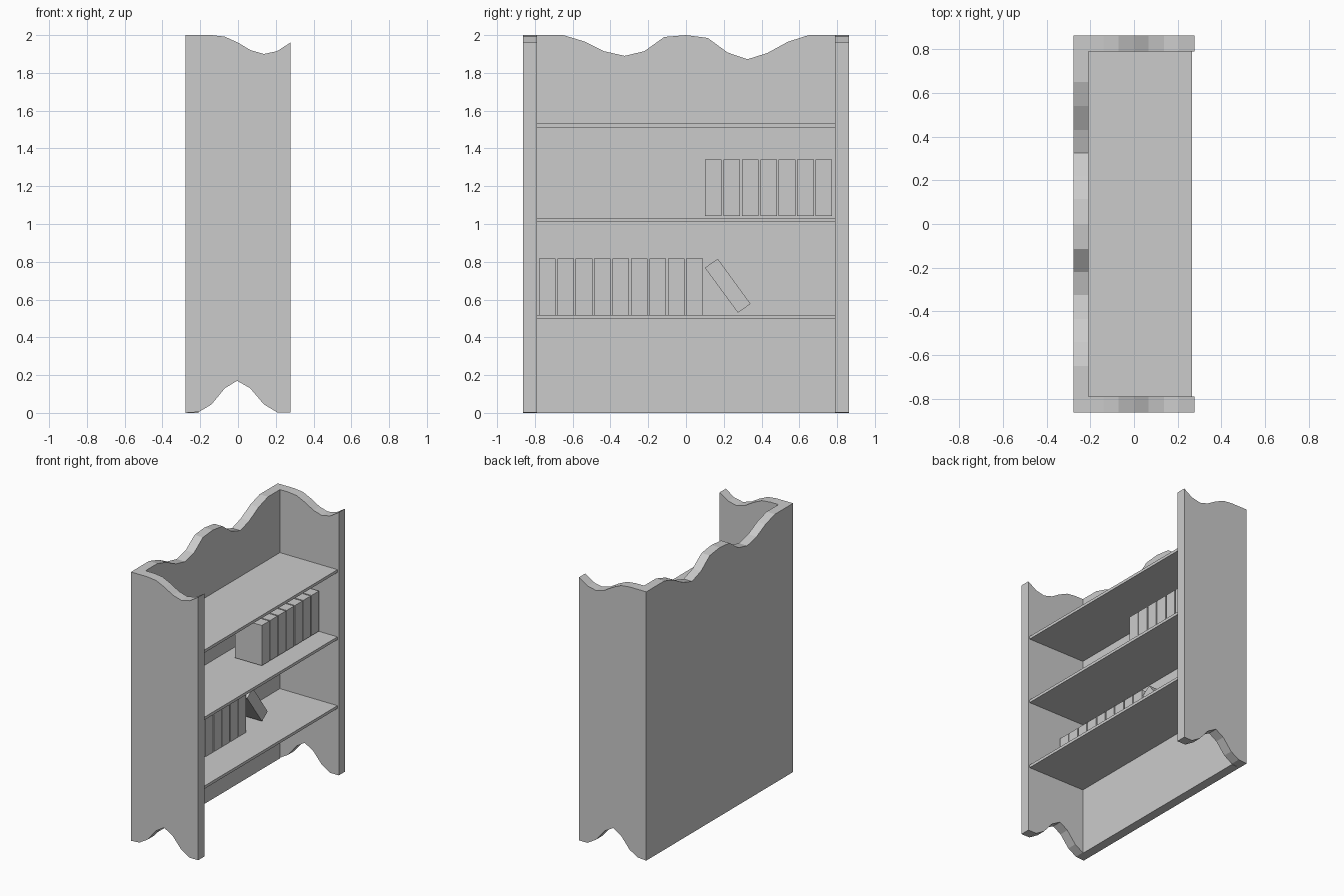
import bpy, bmesh
from mathutils import Vector

if "Cube" in bpy.data.objects:
    bpy.data.objects.remove(bpy.data.objects["Cube"])

grey = bpy.data.materials.new("plain grey")
grey.diffuse_color = (0.6, 0.6, 0.6, 1)
grey.use_nodes = True
grey.node_tree.nodes["Principled BSDF"].inputs["Base Color"].default_value = grey.diffuse_color


def prism(name, pts, axis, a, b):
    """Extrude a 2D profile along 'x' (pts are y,z) or 'y' (pts are x,z) from a to b."""
    bm = bmesh.new()
    place = (lambda p, d: (d, p[0], p[1])) if axis == 'x' else (lambda p, d: (p[0], d, p[1]))
    face = bm.faces.new([bm.verts.new(place(p, a)) for p in pts])
    ext = bmesh.ops.extrude_face_region(bm, geom=[face])
    verts = [g for g in ext["geom"] if isinstance(g, bmesh.types.BMVert)]
    shift = Vector((b - a, 0, 0)) if axis == 'x' else Vector((0, b - a, 0))
    bmesh.ops.translate(bm, vec=shift, verts=verts)
    bmesh.ops.recalc_face_normals(bm, faces=bm.faces)
    me = bpy.data.meshes.new(name)
    bm.to_mesh(me)
    bm.free()
    me.materials.append(grey)
    ob = bpy.data.objects.new(name, me)
    bpy.context.collection.objects.link(ob)
    return ob


def rect(u0, u1, v0, v1):
    return [(u0, v0), (u1, v0), (u1, v1), (u0, v1)]


X0, X1 = -0.277, 0.277     # back and front of the case
YI, YO = 0.79, 0.863       # inner and outer faces of the side panels
XB = -0.208                # inner face of the back panel

# Side panels: arched foot cut-out and wavy top
side = [(X0, 0), (-0.207, 0.005), (-0.14, 0.045), (-0.07, 0.13), (-0.005, 0.17),
        (0.065, 0.13), (0.137, 0.045), (0.207, 0.003), (X1, 0.003),
        (X1, 1.96), (0.207, 1.915), (0.137, 1.9), (0.067, 1.92), (0.0, 1.96),
        (-0.07, 1.992), (-0.14, 2.0), (X0, 2.0)]
prism("left_side_panel", side, 'y', -YO, -YI)
prism("right_side_panel", side, 'y', YI, YO)

# Back panel with wavy top
back = [(-YI, 0), (YI, 0), (YI, 2), (0.65, 2), (0.54, 1.965), (0.43, 1.905),
        (0.325, 1.872), (0.22, 1.908), (0.115, 1.985), (0, 2), (-0.115, 1.99),
        (-0.22, 1.915), (-0.325, 1.89), (-0.435, 1.915), (-0.54, 1.967),
        (-0.65, 2), (-YI, 2)]
prism("back_panel", back, 'x', X0, XB)

# Shelves
for i, z in enumerate((0.498, 1.01, 1.51)):
    prism(f"shelf_{i + 1}", rect(-YI, YI, z, z + 0.021), 'x', XB, 0.266)

# Upright books: lower row against the back, upper row further forward
for row, n, y0, z, xa, xb in (("lower", 9, -0.779, 0.519, -0.207, 0.005),
                              ("upper", 7, 0.101, 1.042, -0.097, 0.125)):
    for i in range(n):
        y = y0 + i * 0.0975
        prism(f"{row}_book_{i + 1}", rect(y, y + 0.088, z, z + 0.299), 'x', xa, xb)

# Leaning book at the end of the lower row
prism("leaning_book", [(0.10, 0.768), (0.275, 0.53), (0.342, 0.577), (0.168, 0.816)],
      'x', -0.207, 0.005)
